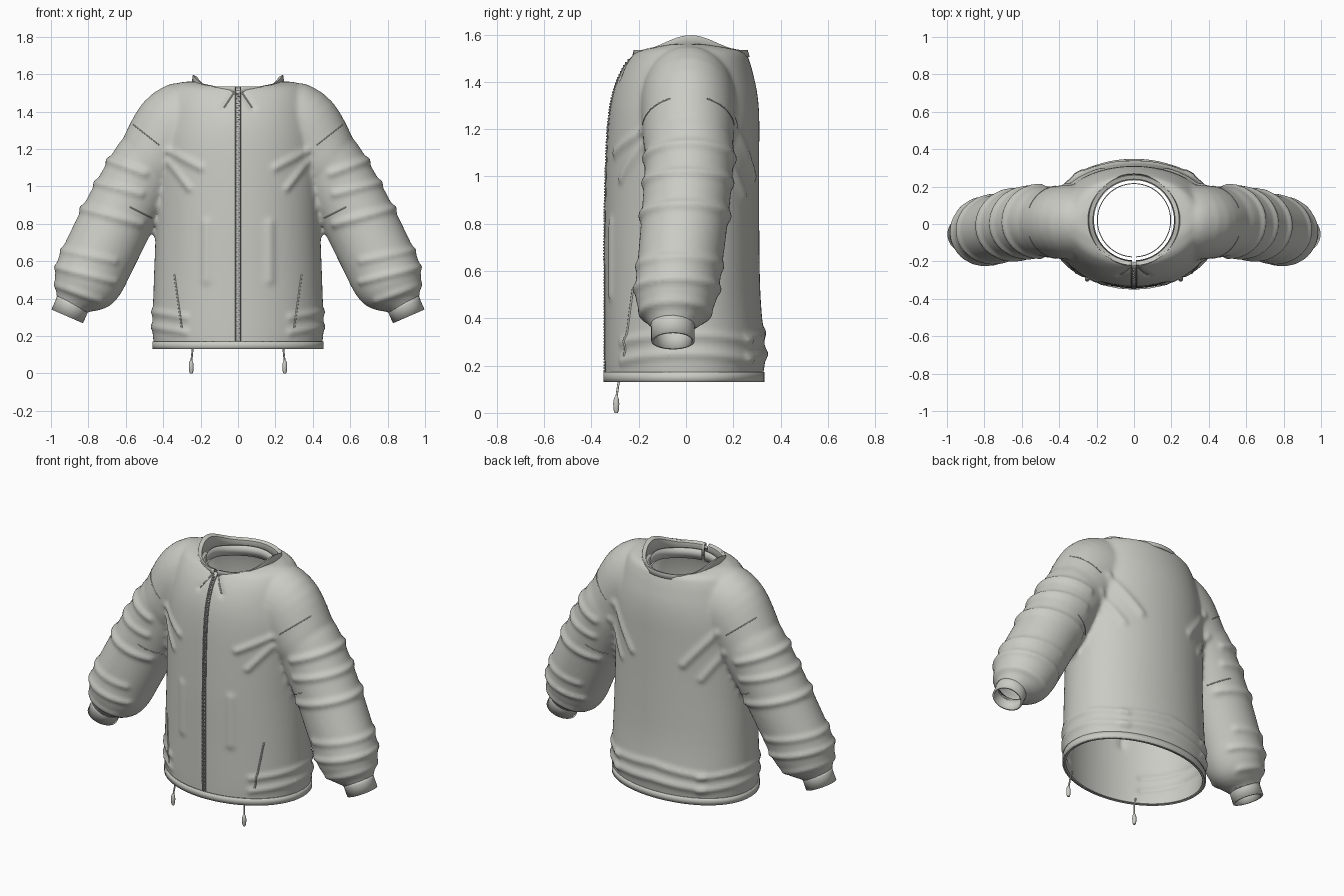
import bpy, bmesh, math
from mathutils import Vector
from mathutils.bvhtree import BVHTree

if "Cube" in bpy.data.objects:
    bpy.data.objects.remove(bpy.data.objects["Cube"], do_unlink=True)


def material(name, colour):
    m = bpy.data.materials.new(name)
    m.use_nodes = True
    m.diffuse_color = colour
    m.node_tree.nodes["Principled BSDF"].inputs["Base Color"].default_value = colour
    return m


FABRIC = material("pale grey fabric", (0.6, 0.6, 0.56, 1))
METAL = material("zip grey", (0.3, 0.3, 0.29, 1))


def add_object(name, data, mat):
    ob = bpy.data.objects.new(name, data)
    data.materials.append(mat)
    bpy.context.collection.objects.link(ob)
    return ob


def mesh_object(name, bm, mat, thickness=0, offset=0):
    me = bpy.data.meshes.new(name)
    bm.to_mesh(me)
    me.shade_smooth()
    ob = add_object(name, me, mat)
    if thickness:
        mod = ob.modifiers.new("Thickness", "SOLIDIFY")
        mod.thickness, mod.offset = thickness, offset
    return ob


def add_loft(bm, rings, caps=False, closed=True):
    rows = [[bm.verts.new(p) for p in ring] for ring in rings]
    n = len(rows[0])
    for a, b in zip(rows, rows[1:]):
        for i in range(n if closed else n - 1):
            j = (i + 1) % n
            bm.faces.new((a[i], a[j], b[j], b[i]))
    if caps:
        bm.faces.new(rows[0][::-1])
        bm.faces.new(rows[-1])
    bmesh.ops.recalc_face_normals(bm, faces=bm.faces)


def loft(name, rings, mat, caps=False, closed=True, thickness=0):
    bm = bmesh.new()
    add_loft(bm, rings, caps, closed)
    return mesh_object(name, bm, mat, thickness)


def refine(rows, n=4):
    """Catmull-Rom interpolation between rows of numbers."""
    rows = [Vector(r) for r in rows]
    out = []
    for i in range(len(rows) - 1):
        p0, p1, p2 = rows[max(i - 1, 0)], rows[i], rows[i + 1]
        p3 = rows[min(i + 2, len(rows) - 1)]
        for k in range(n):
            t = k / n
            out.append(p1 + (p2 - p0) * (t / 2) + (p0 * 2 - p1 * 5 + p2 * 4 - p3) * (t * t / 2)
                       + (p1 * 3 - p0 - p2 * 3 + p3) * (t ** 3 / 2))
    return out + [rows[-1]]


def body_ring(z, w, front, back, n=64):
    ring = []
    for i in range(n):
        a = math.tau * i / n
        c, s = math.cos(a), math.sin(a)
        y = -front * s if s < 0 else back * abs(s) ** 0.9
        ring.append(Vector((w * c, y, z)))
    return ring


def tube_rings(rows, side, n=40):
    """Rows hold centre x, y, z, half width and half depth."""
    rings = []
    for i, (x, y, z, w, d) in enumerate(rows):
        a, b = rows[max(i - 1, 0)], rows[min(i + 1, len(rows) - 1)]
        t = Vector((b[0] - a[0], 0, b[2] - a[2])).normalized()
        u = Vector((-t.z, 0, t.x))
        ring = []
        for k in range(n):
            q = math.tau * k / n
            p = Vector((x, y, z)) + u * (w * math.cos(q)) + Vector((0, d * math.sin(q), 0))
            ring.append(Vector((p.x * side, p.y, p.z)))
        rings.append(ring)
    return rings


# Torso: height, half width, front y, back y
torso = [(0.08, .45, -.342, .325), (0.15, .45, -.342, .325), (0.25, .458, -.343, .335),
         (0.5, .45, -.343, .315), (0.8, .44, -.343, .31), (1.1, .44, -.335, .31),
         (1.25, .43, -.325, .31), (1.35, .41, -.308, .302), (1.43, .39, -.28, .285),
         (1.49, .37, -.245, .268), (1.535, .34, -.2, .24), (1.56, .30, -.1, .12)]
# Sleeve: centre, half width, half depth
sleeve = [(.20, .01, 1.34, .22, .18), (.27, .01, 1.315, .25, .20), (.34, .01, 1.28, .238, .20),
          (.45, .01, 1.14, .205, .19), (.497, .015, 1.085, .197, .188), (.618, 0, .877, .195, .185),
          (.738, -.025, .637, .195, .18), (.80, -.04, .507, .19, .175), (.845, -.045, .435, .16, .15),
          (.874, -.05, .388, .113, .11), (.89, -.055, .355, .085, .085), (.91, -.055, .31, .08, .08)]

bm = bmesh.new()
add_loft(bm, [body_ring(*r) for r in refine(torso)], caps=True)
for side in (1, -1):
    add_loft(bm, tube_rings(refine(sleeve), side), caps=True)

# Fuse torso and sleeves into one skin
draft = mesh_object("jacket_draft", bm, FABRIC)
mod = draft.modifiers.new("Fuse", "REMESH")
mod.mode, mod.voxel_size = "VOXEL", 0.014
mod = draft.modifiers.new("Soften", "SMOOTH")
mod.factor, mod.iterations = 0.5, 6
fused = bpy.data.meshes.new_from_object(draft.evaluated_get(bpy.context.evaluated_depsgraph_get()))
bpy.data.objects.remove(draft, do_unlink=True)
bm = bmesh.new()
bm.from_mesh(fused)
bm.normal_update()

# Cloth folds: start, end (x, z), facing (-1 front, 1 back, 0 both), height, width
folds = [((.50, 1.07), (.72, 1.15), 0, .014, .022), ((.52, .96), (.80, 1.03), 0, .012, .02),
         ((.52, .80), (.86, .89), 0, .014, .022), ((.66, .60), (.94, .66), 0, .01, .02),
         ((.66, .49), (.98, .57), 0, .012, .018), ((.74, .39), (1.0, .48), 0, .01, .018),
         ((.20, 1.10), (.37, 1.19), -1, .014, .02), ((.26, .99), (.37, 1.13), -1, .014, .018),
         ((.17, .5), (.17, .8), -1, .01, .025), ((.28, .22), (.46, .25), 0, .01, .018),
         ((.28, .30), (.46, .33), 0, .01, .018), ((0, .25), (.30, .23), 1, .014, .022),
         ((0, .34), (.30, .31), 1, .012, .022), ((.18, 1.0), (.36, 1.22), 1, .014, .022),
         ((.28, .92), (.40, 1.1), 1, .012, .02), ((.01, 1.52), (.08, 1.42), -1, -.01, .014)]
moves = []
for v in bm.verts:
    p = Vector((abs(v.co.x), v.co.z))
    lift = 0
    for a, b, facing, height, width in folds:
        a, b = Vector(a), Vector(b)
        t = min(1, max(0, (p - a).dot(b - a) / (b - a).length_squared))
        d = (p - a.lerp(b, t)).length / width
        if d < 3:
            lift += height * math.exp(-d * d) * (max(0, v.normal.y * facing) if facing else 1)
    moves.append(v.normal * lift)
for v, move in zip(bm.verts, moves):
    v.co += move


def trim(co, no, inside):
    """Cut along a plane and drop what lies beyond it."""
    faces = [f for f in bm.faces if inside(f.calc_center_median())]
    geom = {g for f in faces for g in (f, *f.edges, *f.verts)}
    bmesh.ops.bisect_plane(bm, geom=list(geom), plane_co=co, plane_no=no)
    gone = []
    for f in bm.faces:
        c = f.calc_center_median()
        if inside(c) and (c - co).dot(no) > 0:
            gone.append(f)
    bmesh.ops.delete(bm, geom=gone, context="FACES")


# Open the hem, wrists and neck
trim(Vector((0, 0, .132)), Vector((0, 0, -1)), lambda c: c.z < .2)
for side in (1, -1):
    trim(Vector((.887 * side, 0, .362)), Vector((.4 * side, 0, -.916)),
         lambda c: c.x * side > .77 and c.z < .45)
NECK, NECK_R = Vector((0, .02)), .235


def from_neck(p):
    return Vector((p.x, p.y)) - NECK


hole = [f for f in bm.faces if f.calc_center_median().z > 1.4
        and from_neck(f.calc_center_median()).length < NECK_R]
bmesh.ops.delete(bm, geom=hole, context="FACES")
for v in bm.verts:
    if v.is_boundary and v.co.z > 1.4:
        v.co.xy = NECK + from_neck(v.co).normalized() * NECK_R
bm.normal_update()
surface = BVHTree.FromBMesh(bm)
mesh_object("jacket_shell", bm, FABRIC, .012, -1)

# Hem band
loft("hem_band", [body_ring(z, .454, -.346, .329) for z in (.13, .15, .172)], FABRIC, thickness=.008)

# Cuffs
for side, label in ((1, "left"), (-1, "right")):
    cuff = [(.88, -.055, .383, .088, .088), (.889, -.055, .36, .086, .086), (.913, -.055, .305, .086, .086)]
    loft(label + "_cuff", tube_rings(cuff, side), FABRIC, thickness=.012)


# Collar, open at the front and raised beside the neck
def collar_arc(r, base, rise, n=72):
    arc = []
    for i in range(n + 1):
        a = math.radians(-87 + 354 * i / n)
        arc.append(Vector((r * math.cos(a), NECK.y + r * math.sin(a),
                           base + rise * abs(math.cos(a)) ** 6)))
    return arc


loft("collar", [collar_arc(.246, 1.505, .04), collar_arc(.24, 1.532, .063),
                collar_arc(.222, 1.525, .06), collar_arc(.217, 1.46, .04)],
     FABRIC, closed=False, thickness=.006)
loft("inner_collar", [collar_arc(.196, 1.505, .02), collar_arc(.196, 1.44, .02)],
     FABRIC, closed=False, thickness=.005)


def on_surface(x, z, facing=-1):
    return surface.ray_cast(Vector((x, 2 * facing, z)), Vector((0, -facing, 0)))[0]


def cord(name, points, radius, mat):
    cu = bpy.data.curves.new(name, "CURVE")
    cu.dimensions, cu.bevel_depth, cu.bevel_resolution = "3D", radius, 1
    sp = cu.splines.new("POLY")
    sp.points.add(len(points) - 1)
    for q, p in zip(sp.points, points):
        q.co = (*p, 1)
    return add_object(name, cu, mat)


def seam(name, a, b, facing=-1, radius=.003, mat=FABRIC, n=24):
    hits = [on_surface(*Vector(a).lerp(Vector(b), i / n), facing) for i in range(n + 1)]
    cord(name, [h for h in hits if h], radius, mat)


# Seams, pockets and drawstrings on both sides
for s, label in ((1, "left"), (-1, "right")):
    seam(label + "_pocket", (.34 * s, .53), (.30 * s, .24), radius=.005)
    seam(label + "_collar_flap", (.015 * s, 1.51), (.075 * s, 1.42), radius=.004)
    seam(label + "_zip_tape", (.011 * s, .135), (.011 * s, 1.505), radius=.004, mat=METAL, n=60)
    for facing, where in ((-1, "front"), (1, "back")):
        seam(f"{label}_{where}_shoulder_seam", (.42 * s, 1.22), (.56 * s, 1.33), facing)
        seam(f"{label}_{where}_elbow_seam", (.46 * s, .83), (.58 * s, .89), facing)
    x = .25 * s
    cord(label + "_drawstring", [(x * .96, -.27, .16), (x * .97, -.285, .13), (x, -.295, .06)], .005, FABRIC)
    toggle = [(0, .007), (.012, .011), (.04, .013), (.062, .010), (.07, .005)]
    loft(label + "_toggle", [[Vector((x + r * math.cos(a), -.295 + r * math.sin(a), z))
                              for a in (math.tau * k / 12 for k in range(12))]
                             for z, r in toggle], FABRIC, caps=True)

# Zip teeth, alternating sides
bm = bmesh.new()
count = 110
for i in range(count):
    z = .14 + 1.365 * i / count
    hit = on_surface(0, z)
    if hit:
        made = bmesh.ops.create_cube(bm, size=1)["verts"]
        bmesh.ops.scale(bm, vec=(.011, .012, .007), verts=made)
        bmesh.ops.translate(bm, vec=hit + Vector((.003 * (-1) ** i, -.001, 0)), verts=made)
mesh_object("zip_teeth", bm, METAL)

# Smooth cloth, sharp hard edges
bpy.ops.object.select_all(action="DESELECT")
for ob in bpy.context.scene.objects:
    if ob.type == "MESH":
        ob.select_set(True)
        bpy.context.view_layer.objects.active = ob
bpy.ops.object.shade_smooth_by_angle(angle=math.radians(50))
